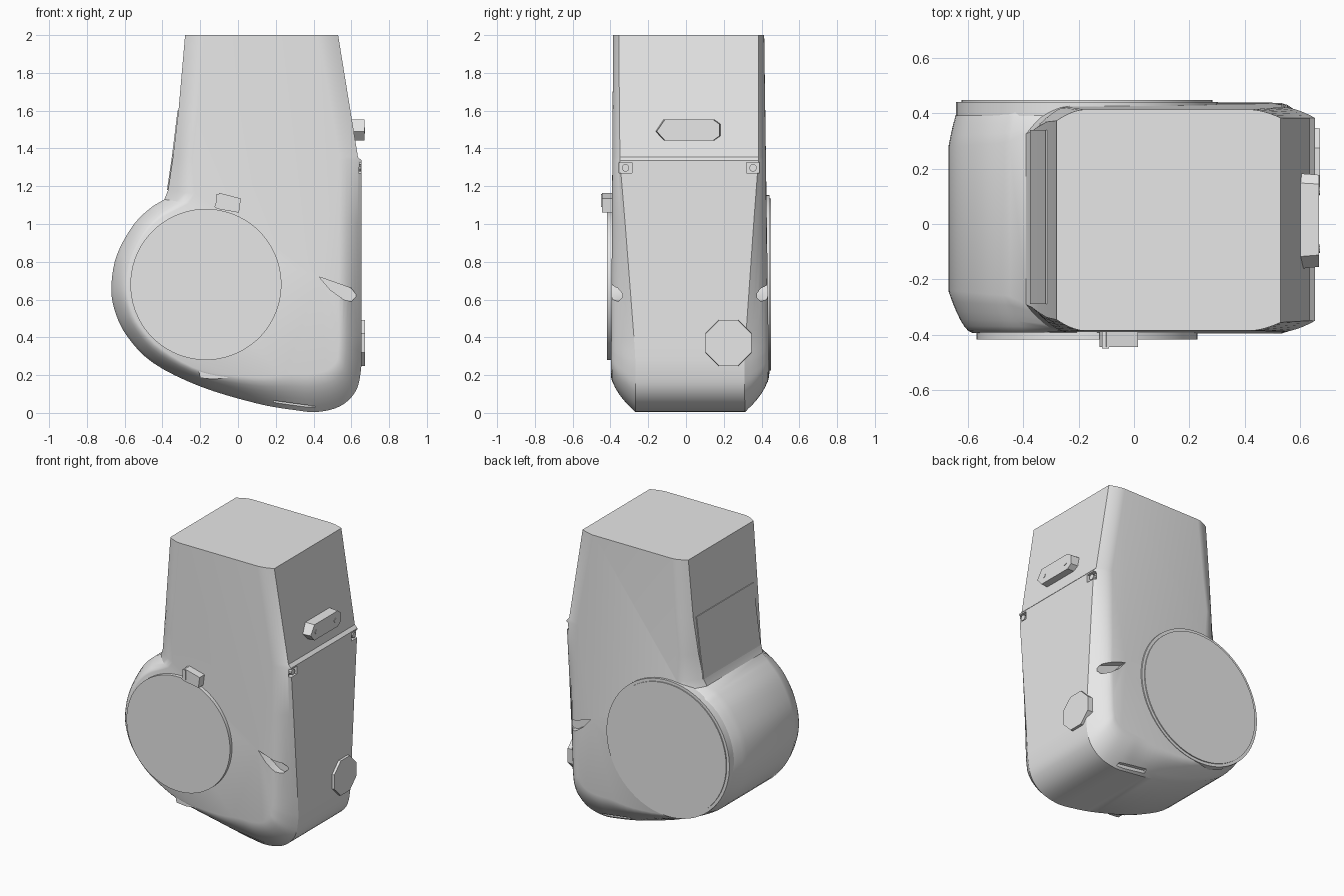
import bpy, bmesh, math
from mathutils import Vector

if "Cube" in bpy.data.objects:
    bpy.data.objects.remove(bpy.data.objects["Cube"])

# Single grey plastic
grey = bpy.data.materials.new("grey_plastic")
grey.use_nodes = True
grey.diffuse_color = (0.8, 0.8, 0.8, 1)
grey.node_tree.nodes["Principled BSDF"].inputs["Base Color"].default_value = (0.8, 0.8, 0.8, 1)


def finish(name, bm, angle=30):
    bmesh.ops.recalc_face_normals(bm, faces=bm.faces)
    mesh = bpy.data.meshes.new(name)
    bm.to_mesh(mesh)
    bm.free()
    obj = bpy.data.objects.new(name, mesh)
    bpy.context.scene.collection.objects.link(obj)
    mesh.materials.append(grey)
    smooth(obj, angle)
    return obj


def smooth(obj, angle=30):
    for o in bpy.context.scene.objects:
        o.select_set(False)
    obj.select_set(True)
    bpy.context.view_layer.objects.active = obj
    bpy.ops.object.shade_smooth_by_angle(angle=math.radians(angle))


def prism(name, pts, axis, a, b, taper=1.0):
    """Extrude a 2D outline along x or y from a to b, scaling the b end."""
    bm = bmesh.new()
    cu = sum(p[0] for p in pts) / len(pts)
    cv = sum(p[1] for p in pts) / len(pts)

    def vert(u, v, d):
        return bm.verts.new((d, u, v) if axis == "x" else (u, d, v))
    lo = [vert(u, v, a) for u, v in pts]
    hi = [vert(cu + (u - cu) * taper, cv + (v - cv) * taper, b) for u, v in pts]
    n = len(pts)
    bm.faces.new(lo)
    bm.faces.new(hi)
    for i in range(n):
        bm.faces.new((lo[i], lo[(i + 1) % n], hi[(i + 1) % n], hi[i]))
    return finish(name, bm)


def ring(u, v, r, n):
    return [(u + r * math.cos(math.tau * (i + .5) / n),
             v + r * math.sin(math.tau * (i + .5) / n)) for i in range(n)]


def rect(u0, u1, v0, v1):
    return [(u0, v0), (u1, v0), (u1, v1), (u0, v1)]


# Body outline: x, z, inward shift in x and z at the flanks, depth of the rounding
outline = [
    (-.28, 2, .10, 0, .04), (-.315, 1.6, .10, 0, .05), (-.345, 1.35, .10, 0, .07),
    (-.37, 1.18, .14, -.02, .09), (-.39, 1.13, .13, -.02, .10),
    (-.45, 1.095, .06, -.05, .13), (-.55, 1.0, .06, -.05, .14), (-.64, .84, .08, -.03, .15),
    (-.67, .68, .085, 0, .15), (-.655, .55, .085, .02, .15), (-.59, .41, .07, .05, .15),
    (-.45, .265, .05, .07, .15), (-.2, .14, .02, .08, .15), (.1, .05, 0, .14, .14),
    (.3, .015, -.02, .19, .13), (.42, .005, -.04, .20, .13), (.54, .035, -.07, .19, .13),
    (.62, .11, -.10, .16, .13), (.65, .22, -.12, .10, .13), (.655, .4, -.12, .04, .12),
    (.655, 1.0, -.12, 0, .07), (.655, 1.335, -.12, 0, .04), (.635, 1.355, -.10, 0, .04),
    (.53, 2, -.11, 0, .03)]


def refine(p):
    """Smooth the barrel and base section, keep the neck straight."""
    out = []
    for i in range(len(p)):
        out.append(p[i])
        if 5 <= i <= 18:
            a, b, c, d = (Vector(p[i + k]) for k in (-1, 0, 1, 2))
            for t in (.25, .5, .75):
                out.append(tuple(.5 * (2 * b + (c - a) * t + (2 * a - 5 * b + 4 * c - d) * t * t
                                       + (3 * b - a - 3 * c + d) * t ** 3)))
    return out


# Body: stacked outlines across the width, rounded towards both flanks
profile = refine(outline)
steps = [(-1, k / 6) for k in range(6, -1, -1)] + [(1, k / 6) for k in range(7)]
bm = bmesh.new()
rings = []
for side, o in steps:
    row = []
    for x, z, ox, oz, dy in profile:
        f = .55 if side > 0 and x < -.4 and z < 1.1 else 1
        px, pz = x + ox * o * f, z + oz * o * f
        edge = .435 - .014 * (pz - .5) if side > 0 else .395 - .006 * (pz - .5)
        row.append(bm.verts.new((px, side * (edge - dy * (1 - o) ** 1.7), pz)))
    rings.append(row)
n = len(profile)
for r, s in zip(rings, rings[1:]):
    for i in range(n):
        j = (i + 1) % n
        bm.faces.new((r[i], r[j], s[j], s[i]))
bm.faces.new(rings[0])
bm.faces.new(rings[-1])
body = finish("body", bm)

# Pockets: grip scoops, base slots and screw recesses
scoop = [(.43, .72), (.60, .66), (.63, .62), (.60, .59), (.56, .60), (.49, .65)]
cutters = []
for a, b, c in ((-.5, -.335, -.295), (.5, .375, .325)):
    cutters.append(prism("scoop_cutter", scoop, "y", a, b))
    cutters.append(prism("slot_cutter", [(.18, .035), (.42, .012), (.41, .035), (.19, .065)], "y", a, c))
for y in (-.32, .355):
    cutters.append(prism("screw_cutter", rect(y - .035, y + .035, 1.27, 1.325), "x", .625, .75))
for cutter in cutters:
    cutter.hide_render = True
    mod = body.modifiers.new("pocket", "BOOLEAN")
    mod.operation = "DIFFERENCE"
    mod.solver = "EXACT"
    mod.object = cutter
    bpy.context.view_layer.objects.active = body
    bpy.ops.object.modifier_apply(modifier=mod.name)
    bpy.data.objects.remove(cutter)
smooth(body)

# Round side covers
prism("front_disc", ring(-.17, .68, .40, 64), "y", -.34, -.417)
prism("back_disc", ring(-.17, .68, .475, 64), "y", .39, .442)
prism("back_disc_cap", ring(-.17, .68, .455, 64), "y", .44, .449)

# Latch above the front cover and lip below it
prism("latch", [(-.125, 1.09), (-.10, 1.165), (.015, 1.135), (.005, 1.06), (-.11, 1.08)], "y", -.37, -.445)
prism("latch_hook", rect(-.115, -.09, 1.09, 1.16), "y", -.37, -.45)
prism("lower_lip", [(-.21, .235), (-.20, .185), (-.13, .178), (.2, .215), (-.05, .26)], "y", -.33, -.393)

# Panel on the neck
prism("neck_panel", [(-.32, 1.6), (-.351, 1.35), (-.376, 1.18), (-.35, 1.18), (-.32, 1.35), (-.29, 1.6)],
      "y", -.29, .34)

# Handle with two bolts
prism("handle", [(-.165, 1.49), (-.12, 1.555), (.15, 1.555), (.185, 1.53), (.185, 1.465),
                 (.15, 1.44), (-.12, 1.44)], "x", .57, .67, .95)
for y in (-.09, .12):
    prism("handle_bolt", ring(y, 1.495, .016, 10), "x", .66, .673)

# Corner screws on the rear cover
for y in (-.32, .355):
    prism("cover_screw", ring(y, 1.297, .02, 10), "x", .61, .65)

# Octagonal knob
prism("knob", ring(.225, .37, .135, 8), "x", .58, .672, .97)
